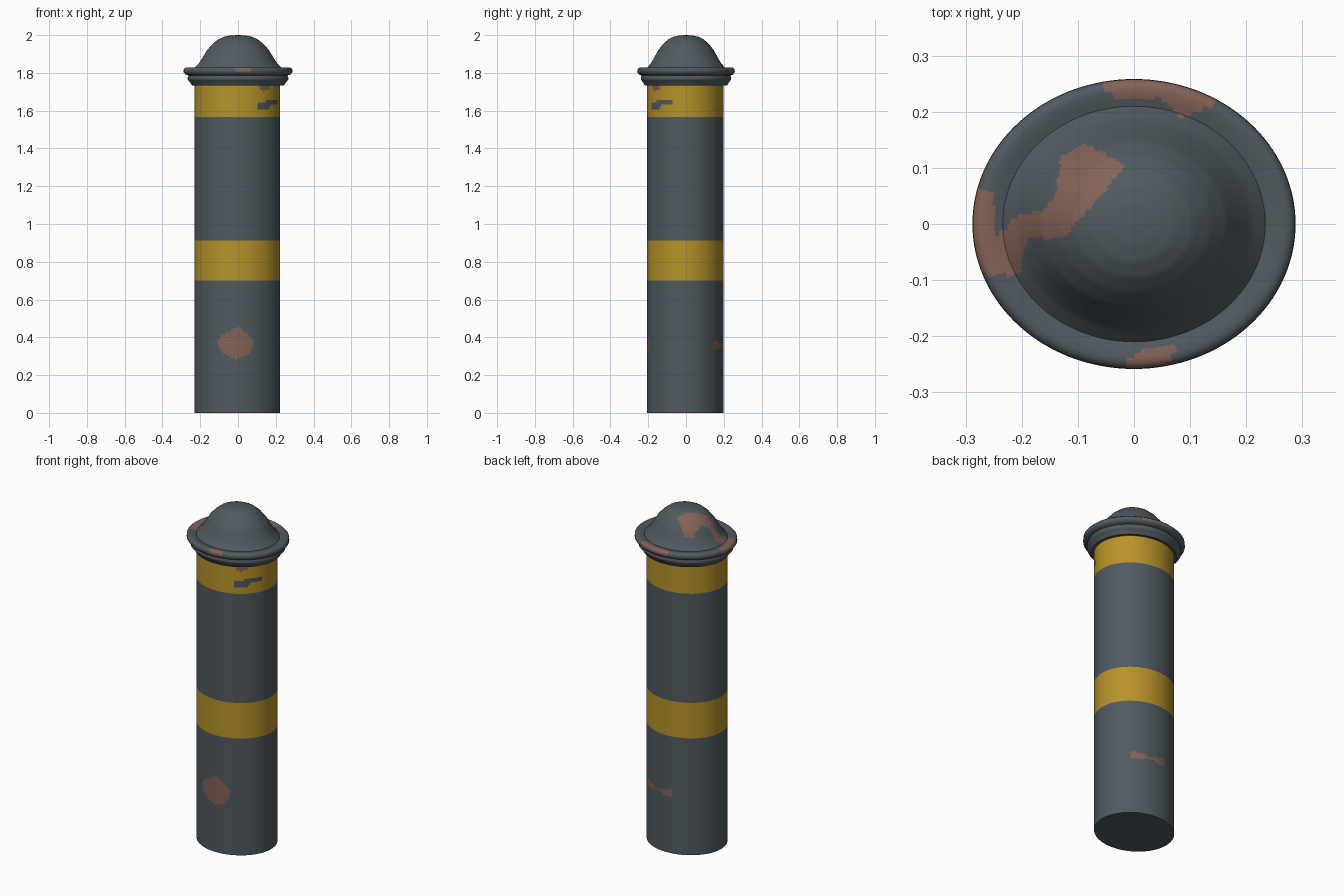
import bpy, bmesh, math

if "Cube" in bpy.data.objects:
    bpy.data.objects.remove(bpy.data.objects["Cube"])

SEGS = 128
ASPECT = 0.897            # the post is slightly oval


def material(name, rgb):
    m = bpy.data.materials.new(name)
    m.diffuse_color = (*rgb, 1.0)
    m.use_nodes = True
    m.node_tree.nodes["Principled BSDF"].inputs["Base Color"].default_value = m.diffuse_color
    return m


MATS = [material("slate_grey", (0.080, 0.102, 0.115)),
        material("stripe_yellow", (0.47, 0.29, 0.022)),
        material("rust_brown", (0.225, 0.122, 0.095))]
SLATE, YELLOW, RUST = range(3)


def inside(x, y, poly):
    """Point in polygon test."""
    hit = False
    for (x1, y1), (x2, y2) in zip(poly, poly[1:] + poly[:1]):
        if (y1 > y) != (y2 > y) and x < (x2 - x1) * (y - y1) / (y2 - y1) + x1:
            hit = not hit
    return hit


def refine(profile, step):
    """Split profile segments so painted patches get clean edges."""
    out = [profile[0]]
    for (r1, z1), (r2, z2) in zip(profile, profile[1:]):
        n = max(1, round(math.hypot(r2 - r1, z2 - z1) / step))
        out += [(r1 + (r2 - r1) * i / n, z1 + (z2 - z1) * i / n) for i in range(1, n + 1)]
    return out


def lathe(name, profile, step, paint, centre=0.0, close_bottom=False):
    """Oval turned body; paint(x, y, z) chooses the colour of each face."""
    bm = bmesh.new()
    rings = []
    for r, z in refine(profile, step):
        if r < 1e-5:
            rings.append([bm.verts.new((centre, centre, z))] * SEGS)
            continue
        rings.append([bm.verts.new((centre + r * math.cos(2 * math.pi * i / SEGS),
                                    centre + r * ASPECT * math.sin(2 * math.pi * i / SEGS), z))
                      for i in range(SEGS)])
    for a, b in zip(rings, rings[1:]):
        for i in range(SEGS):
            j = (i + 1) % SEGS
            quad = [a[i], a[j], b[j], b[i]]
            f = bm.faces.new(list(dict.fromkeys(quad)))
            f.material_index = paint(*f.calc_center_median())
    if close_bottom:
        bm.faces.new(rings[0][::-1])
    me = bpy.data.meshes.new(name)
    bm.to_mesh(me)
    bm.free()
    for m in MATS:
        me.materials.append(m)
    ob = bpy.data.objects.new(name, me)
    bpy.context.collection.objects.link(ob)
    bpy.ops.object.select_all(action='DESELECT')
    ob.select_set(True)
    bpy.context.view_layer.objects.active = ob
    bpy.ops.object.shade_smooth_by_angle(angle=math.radians(50))
    return ob


# Worn patches on the front of the shaft (x, z)
FRONT_RUST = [(-.11, .38), (-.09, .41), (-.03, .435), (0, .465), (.03, .43), (.075, .40),
              (.085, .36), (.06, .31), (-.01, .28), (-.07, .31), (-.10, .34)]
CHIP = [(.105, 1.61), (.105, 1.645), (.15, 1.645), (.15, 1.657), (.21, 1.657),
        (.21, 1.625), (.17, 1.625), (.16, 1.61)]
LIP_RUST = [(.095, 1.75), (.12, 1.708), (.135, 1.70), (.16, 1.71), (.175, 1.75)]


def paint_shaft(x, y, z):
    if y < 0:
        if inside(x, z, FRONT_RUST) or inside(x, z, LIP_RUST):
            return RUST
        if inside(x, z, CHIP):
            return SLATE
    # thin rust streak round the back
    a = math.degrees(math.atan2(y, x))
    if 45 < a < 104:
        half = 0.009 + 0.016 * math.cos(math.radians((a - 50) * 3.6)) ** 2
        if abs(z - 0.357) < half:
            return RUST
    return YELLOW if 0.70 < z < 0.913 or z > 1.567 else SLATE


# Shaft with two yellow bands
lathe("shaft", [(.227, 0), (.227, .70), (.227, .913), (.227, 1.567), (.227, 1.76)],
      0.0125, paint_shaft, centre=-0.004, close_bottom=True)

# Rust patches on the cap, seen from above (x, y)
CAP_RUST = [
    [(-.14, .05), (-.13, .12), (-.09, .145), (-.015, .105), (-.06, .05), (-.125, -.025),
     (-.19, -.025), (-.205, -.09), (-.265, -.09), (-.30, -.07), (-.30, .06), (-.27, .06),
     (-.25, .05), (-.245, -.02), (-.20, .02), (-.165, .02)],
    [(-.06, .27), (-.04, .22), (.05, .225), (.08, .19), (.12, .20), (.145, .22), (.09, .27)],
    [(-.015, -.27), (-.015, -.24), (.02, -.22), (.07, -.215), (.07, -.27)]]


def paint_cap(x, y, z):
    return RUST if z > 1.805 and any(inside(x, y, p) for p in CAP_RUST) else SLATE


# Domed cap with a double-lipped flange
lathe("cap", [(.222, 1.735), (.242, 1.733), (.255, 1.752), (.267, 1.765), (.266, 1.776),
              (.261, 1.786), (.279, 1.792), (.288, 1.804), (.287, 1.82), (.276, 1.829),
              (.256, 1.828), (.234, 1.823), (.226, 1.831), (.208, 1.850), (.188, 1.880),
              (.164, 1.920), (.135, 1.953), (.105, 1.977), (.075, 1.991), (.04, 1.998), (0, 2.0)],
      0.009, paint_cap)
